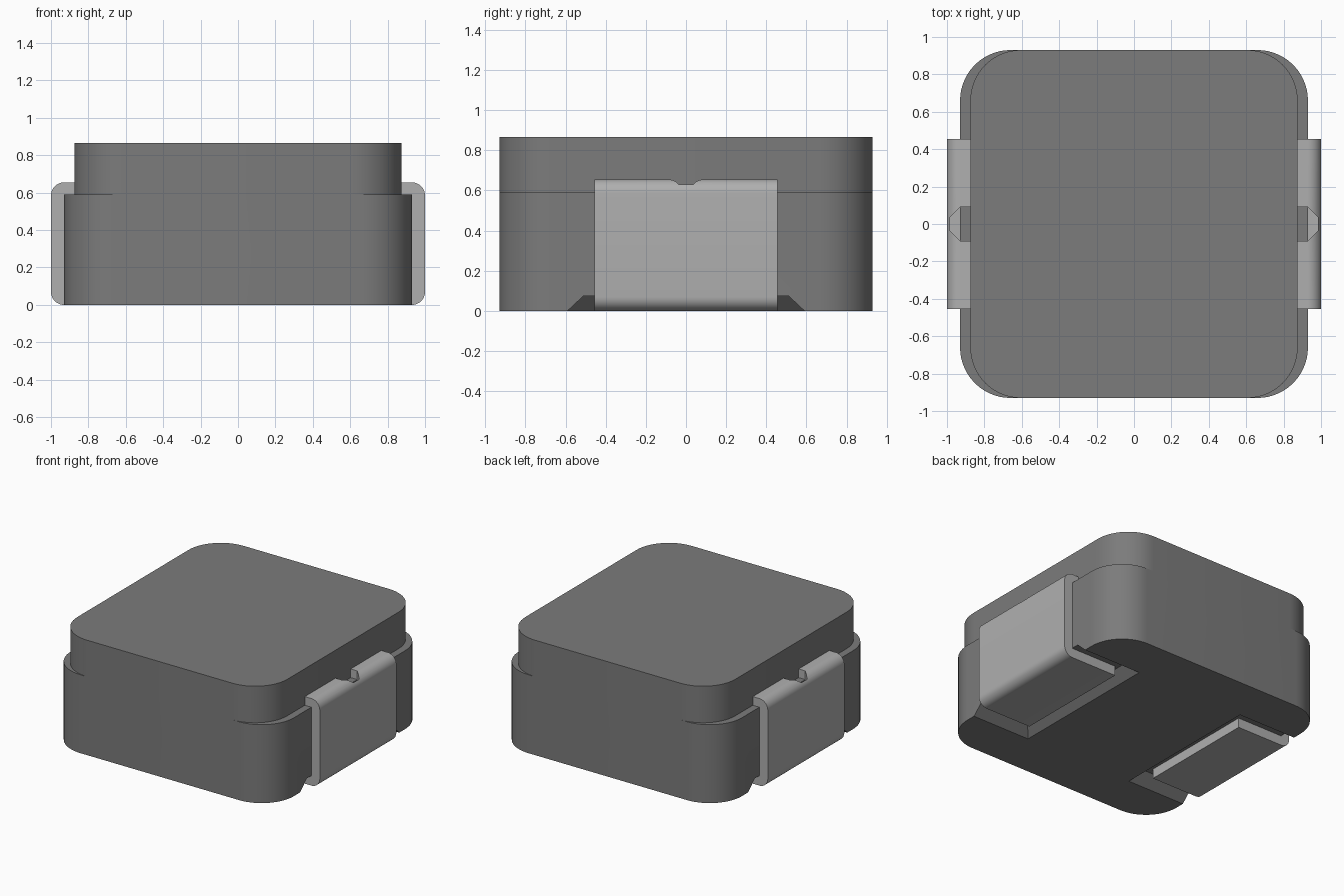
import bpy, bmesh, math

cube = bpy.data.objects.get("Cube")
if cube:
    bpy.data.objects.remove(cube, do_unlink=True)


def material(name, value):
    m = bpy.data.materials.new(name)
    m.use_nodes = True
    colour = (value, value, value, 1)
    m.diffuse_color = colour
    m.node_tree.nodes["Principled BSDF"].inputs["Base Color"].default_value = colour
    return m


dark = material("dark grey casing", 0.20)
light = material("light grey metal", 0.43)


def arc(cx, cy, r, a0, a1, n=14):
    """Points on a circular arc, angles in degrees."""
    return [(cx + r * math.cos(math.radians(a0 + (a1 - a0) * i / n)),
             cy + r * math.sin(math.radians(a0 + (a1 - a0) * i / n))) for i in range(n + 1)]


def loft(name, lower, upper, mat):
    """Closed solid between two matching loops of 3D points."""
    bm = bmesh.new()
    a = [bm.verts.new(p) for p in lower]
    b = [bm.verts.new(p) for p in upper]
    bm.faces.new(a[::-1])
    bm.faces.new(b)
    for i in range(len(a)):
        j = (i + 1) % len(a)
        bm.faces.new((a[i], a[j], b[j], b[i]))
    bmesh.ops.recalc_face_normals(bm, faces=bm.faces)
    me = bpy.data.meshes.new(name)
    bm.to_mesh(me)
    bm.free()
    me.materials.append(mat)
    ob = bpy.data.objects.new(name, me)
    bpy.context.collection.objects.link(ob)
    return ob


def prism(name, outline, z0, z1, mat):
    return loft(name, [(x, y, z0) for x, y in outline], [(x, y, z1) for x, y in outline], mat)


def cut(ob, cutter):
    """Subtract the cutter and delete it."""
    cutter.hide_render = True
    mod = ob.modifiers.new("cut", 'BOOLEAN')
    mod.operation, mod.solver, mod.object = 'DIFFERENCE', 'EXACT', cutter
    bpy.context.view_layer.objects.active = ob
    bpy.ops.object.modifier_apply(modifier=mod.name)
    bpy.data.objects.remove(cutter, do_unlink=True)


def smooth(ob):
    bpy.ops.object.select_all(action='DESELECT')
    ob.select_set(True)
    bpy.context.view_layer.objects.active = ob
    bpy.ops.object.shade_smooth_by_angle(angle=math.radians(30))


HALF, TOP, LEDGE, STEP, R = 0.93, 0.865, 0.59, 0.875, 0.27
c = HALF - R

# Casing: rounded square block
outline = arc(c, c, R, 0, 90) + arc(-c, c, R, 90, 180) + arc(-c, -c, R, 180, 270) + arc(c, -c, R, 270, 360)
casing = prism("casing", outline, 0, TOP, dark)

for s in (1, -1):
    # Step along each side, leaving a narrower rounded upper half
    sx = STEP - R
    side = [(sx, 1.1)] + arc(sx, c, R, 90, 0) + arc(sx, -c, R, 0, -90) + [(sx, -1.1), (1.2, -1.1), (1.2, 1.1)]
    cut(casing, prism("step_cutter", [(s * x, y) for x, y in side], LEDGE, 1.0, dark))

    # Sloped pocket under the casing around each terminal foot
    def pocket(x, y, z):
        return [(s * x, -y, z), (s * 1.2, -y, z), (s * 1.2, y, z), (s * x, y, z)]
    cut(casing, loft("pocket_cutter", pocket(0.435, 0.606, -0.015), pocket(0.52, 0.51, 0.075), dark))
smooth(casing)

# Terminals: folded metal strip with a short top flange and a foot
T = 0.07
strip = ([(STEP, 0.655)] + arc(0.93, 0.585, T, 90, 0, 10) + arc(0.93, T, T, 0, -90, 10)
         + [(0.55, 0), (0.55, 0.072), (HALF, 0.072), (HALF, LEDGE), (STEP, LEDGE)])
notch = [(0.85, -0.09), (0.93, -0.09), (0.985, -0.035), (0.985, 0.035), (0.93, 0.09), (0.85, 0.09)]
for s, name in ((1, "left_terminal"), (-1, "right_terminal")):
    terminal = loft(name, [(s * x, -0.455, z) for x, z in strip],
                    [(s * x, 0.455, z) for x, z in strip], light)
    # Tapered notch in the top fold
    cut(terminal, prism("notch_cutter", [(s * x, y) for x, y in notch], 0.575, 0.8, light))
    smooth(terminal)
